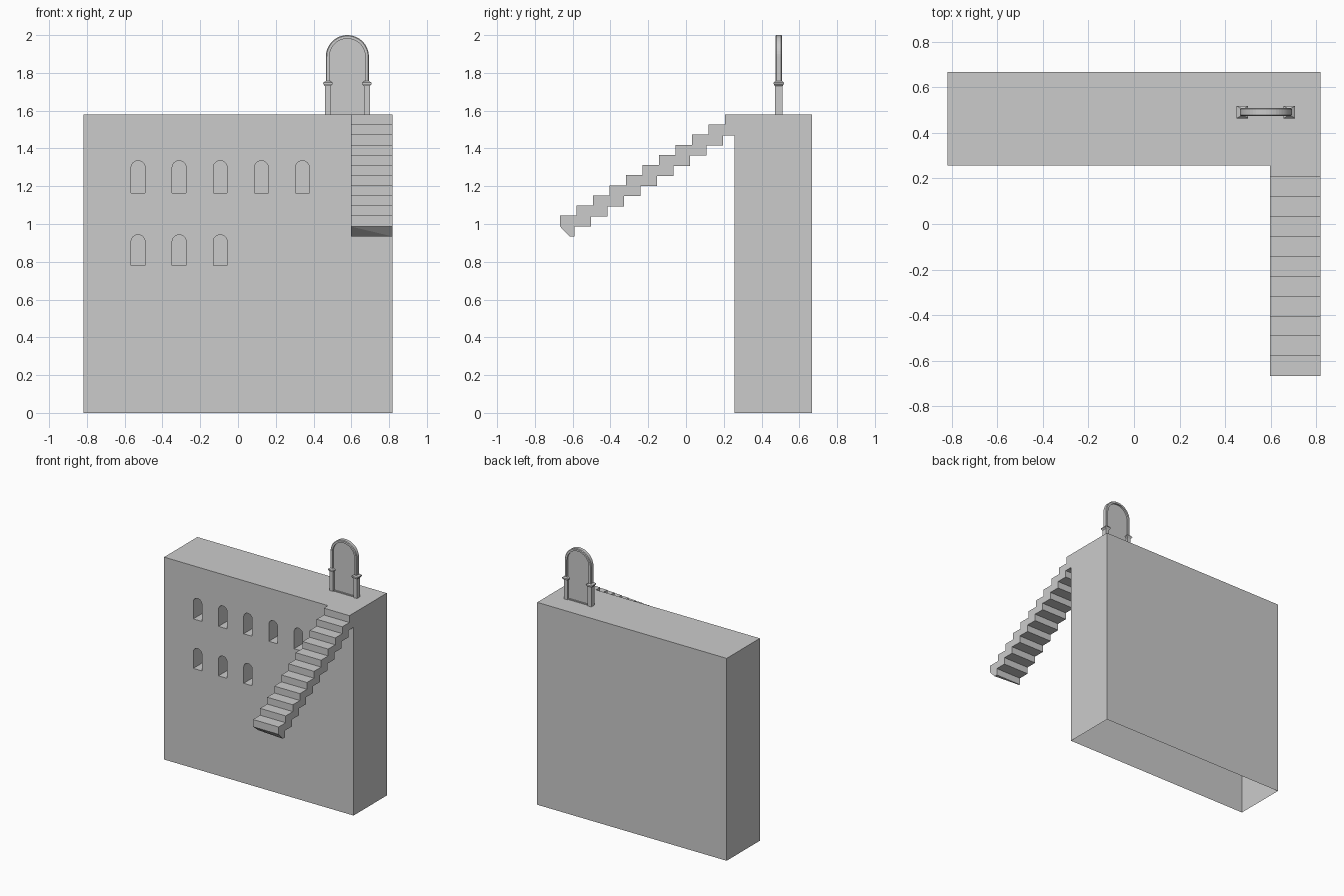
import bpy, bmesh, math
from mathutils import Vector

if "Cube" in bpy.data.objects:
    bpy.data.objects.remove(bpy.data.objects["Cube"])

WALL_X, WALL_F, WALL_B, WALL_H = 0.818, 0.257, 0.667, 1.58
ARCH_X, ARCH_Y = 0.579, 0.491


def finish(bm, name):
    bmesh.ops.recalc_face_normals(bm, faces=bm.faces)
    mesh = bpy.data.meshes.new(name)
    bm.to_mesh(mesh)
    bm.free()
    ob = bpy.data.objects.new(name, mesh)
    bpy.context.collection.objects.link(ob)
    return ob


def prism(bm, pts, axis, a, b):
    """Extrude a 2D outline: (x, z) along y, or (y, z) along x."""
    def co(p, t):
        return (p[0], t, p[1]) if axis == 'y' else (t, p[0], p[1])
    lo = [bm.verts.new(co(p, a)) for p in pts]
    hi = [bm.verts.new(co(p, b)) for p in pts]
    bm.faces.new(lo)
    bm.faces.new(hi[::-1])
    for i in range(len(pts)):
        j = (i + 1) % len(pts)
        bm.faces.new((lo[i], lo[j], hi[j], hi[i]))
    return lo, hi


def arch_line(cx, r, z0, spring, n):
    """Outline of a round-headed opening, from right foot to left foot."""
    arc = [(cx + r * math.cos(math.pi * i / n), spring + r * math.sin(math.pi * i / n))
           for i in range(n + 1)]
    return [(cx + r, z0)] + arc + [(cx - r, z0)]


def box_pts(x0, x1, z0, z1):
    return [(x0, z0), (x1, z0), (x1, z1), (x0, z1)]


# Wall with recessed round-headed windows
bm = bmesh.new()
prism(bm, box_pts(-WALL_X, WALL_X, 0, WALL_H), 'y', WALL_F, WALL_B)
wall = finish(bm, "wall")

bm = bmesh.new()
for z0, z1, count in ((1.165, 1.335, 5), (0.779, 0.943, 3)):
    for i in range(count):
        prism(bm, arch_line(-0.529 + 0.2175 * i, 0.037, z0, z1 - 0.037, 12),
              'y', WALL_F - 0.1, WALL_F + 0.14)
cutter = finish(bm, "window_cutter")
cutter.hide_render = True

mod = wall.modifiers.new("windows", 'BOOLEAN')
mod.operation = 'DIFFERENCE'
mod.solver = 'EXACT'
mod.object = cutter
dg = bpy.context.evaluated_depsgraph_get()
cut_mesh = bpy.data.meshes.new_from_object(wall.evaluated_get(dg))
wall.modifiers.clear()
wall.data = cut_mesh
bpy.data.objects.remove(cutter)

# The wall is open underneath
bm = bmesh.new()
bm.from_mesh(wall.data)
under = [f for f in bm.faces if all(v.co.z < 0.001 for v in f.verts)]
bmesh.ops.delete(bm, geom=under, context='FACES')
bm.to_mesh(wall.data)
bm.free()

# Floating staircase: stepped top, stepped underside, chamfered lower end
run, rise, steps = 0.0873, 0.0536, 11
profile = [(WALL_F, WALL_H)]
for k in range(steps):
    y, z = 0.206 - run * k, WALL_H - rise * k
    profile += [(y, z), (y, z - rise)]
profile[-1] = (-0.667, 0.987)
profile.append((-0.617, 0.934))
chamfer = len(profile) - 1
for k in range(steps - 1, 0, -1):
    y, z = 0.195 - run * (k - 1), 1.469 - rise * k
    profile += [(y, z), (y, z + rise)]
profile.append((WALL_F, 1.469))
bm = bmesh.new()
lo, hi = prism(bm, profile, 'x', 0.597, WALL_X)
lo[chamfer].co.y = -0.6
bmesh.ops.connect_verts(bm, verts=[lo[chamfer - 1], hi[chamfer]])
finish(bm, "staircase")

# Arched door frame with chamfered edges
spring, n = 1.886, 24
outer = arch_line(ARCH_X, 0.114, 1.74, spring, n)
inner = arch_line(ARCH_X, 0.095, 1.74, spring, n)
bm = bmesh.new()
rings = []
for o, i in zip(outer, inner):
    o, i = Vector(o), Vector(i)
    c = (o - i) * 0.25
    sect = [(o, -0.013), (o - c, -0.018), (i, -0.018),
            (i, 0.018), (o - c, 0.018), (o, 0.013)]
    rings.append([bm.verts.new((p.x, ARCH_Y + d, p.y)) for p, d in sect])
for a, b in zip(rings, rings[1:]):
    for j in range(6):
        k = (j + 1) % 6
        bm.faces.new((a[j], a[k], b[k], b[j]))
bm.faces.new(rings[0])
bm.faces.new(rings[-1])
frame = finish(bm, "door_arch")

# Door panel and threshold
bm = bmesh.new()
prism(bm, arch_line(ARCH_X, 0.096, WALL_H, spring, n), 'y', ARCH_Y - 0.005, ARCH_Y + 0.005)
finish(bm, "door_panel")
bm = bmesh.new()
prism(bm, box_pts(ARCH_X - 0.095, ARCH_X + 0.095, WALL_H, WALL_H + 0.008),
      'y', ARCH_Y - 0.012, ARCH_Y + 0.012)
finish(bm, "door_threshold")

# Square door posts with flared capitals: (height, half width, half depth)
levels = [(WALL_H, 0.016, 0.02), (1.73, 0.016, 0.02), (1.741, 0.025, 0.027),
          (1.748, 0.025, 0.027), (1.757, 0.012, 0.019)]
for side, sx in (("left", -1), ("right", 1)):
    bm = bmesh.new()
    cx = ARCH_X + sx * 0.103
    loops = [[bm.verts.new((cx + a * hx, ARCH_Y + b * hy, z))
              for a, b in ((-1, -1), (1, -1), (1, 1), (-1, 1))] for z, hx, hy in levels]
    for p, q in zip(loops, loops[1:]):
        for j in range(4):
            k = (j + 1) % 4
            bm.faces.new((p[j], p[k], q[k], q[j]))
    bm.faces.new(loops[0])
    bm.faces.new(loops[-1])
    finish(bm, "door_post_" + side)
